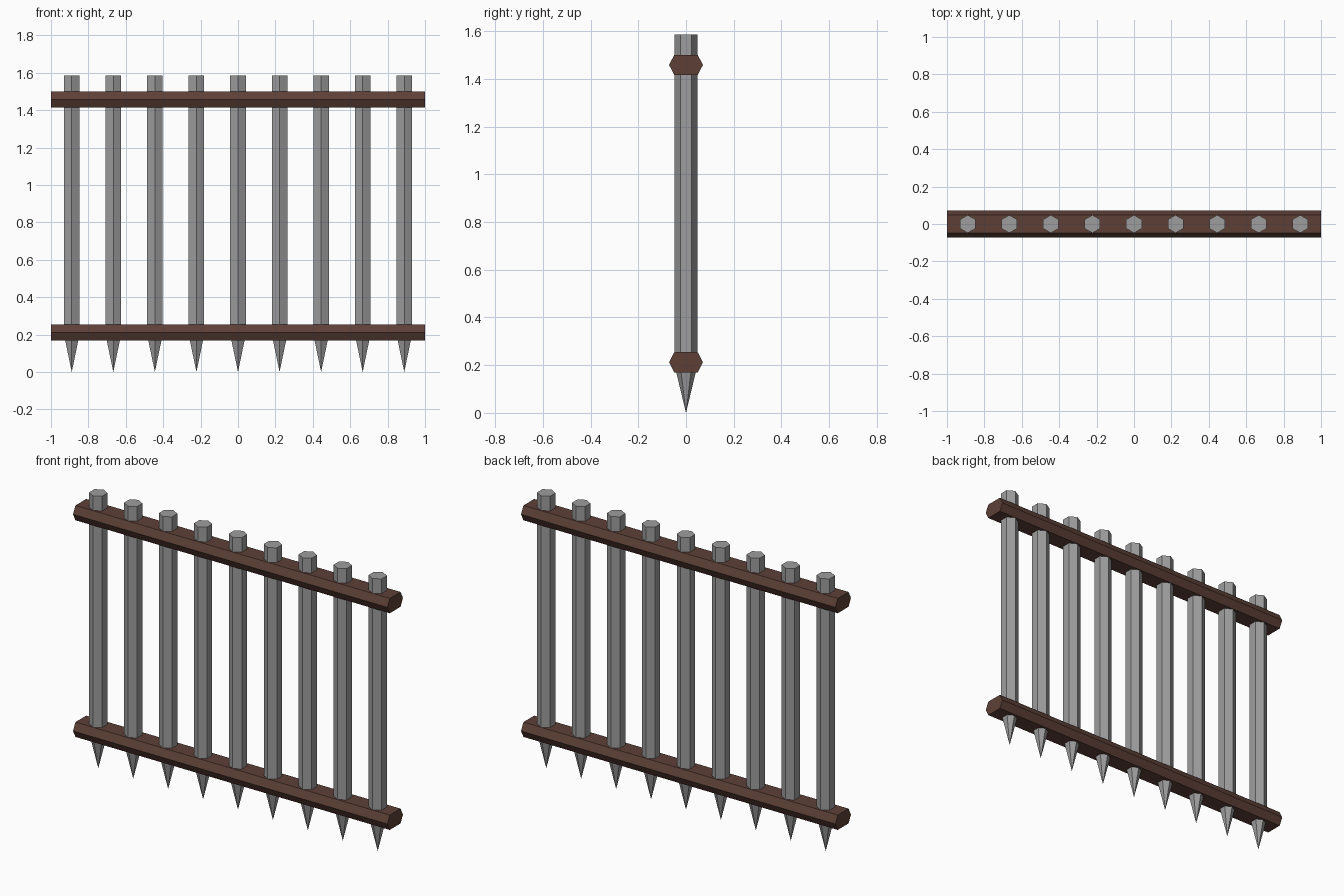
import bpy, bmesh, math

if "Cube" in bpy.data.objects:
    bpy.data.objects.remove(bpy.data.objects["Cube"])


def material(name, rgb):
    m = bpy.data.materials.new(name)
    m.diffuse_color = (*rgb, 1)
    m.use_nodes = True
    m.node_tree.nodes["Principled BSDF"].inputs["Base Color"].default_value = m.diffuse_color
    return m


iron = material("grey iron", (0.34, 0.34, 0.34))
wood = material("brown wood", (0.109, 0.051, 0.038))


def make_object(name, bm, mat):
    bmesh.ops.recalc_face_normals(bm, faces=bm.faces)
    mesh = bpy.data.meshes.new(name)
    bm.to_mesh(mesh)
    bm.free()
    mesh.materials.append(mat)
    obj = bpy.data.objects.new(name, mesh)
    bpy.context.collection.objects.link(obj)
    return obj


# Hexagonal bar ending in a spike, edges facing front and back
def bar(name, x, r=0.048, shoulder=0.2, top=1.585):
    bm = bmesh.new()
    angles = [math.radians(90 + 60 * i) for i in range(6)]
    low, high = [[bm.verts.new((x + r * math.cos(a), r * math.sin(a), z)) for a in angles]
                 for z in (shoulder, top)]
    tip = bm.verts.new((x, 0, 0))
    for i in range(6):
        j = (i + 1) % 6
        bm.faces.new((low[i], low[j], high[j], high[i]))
        bm.faces.new((low[j], low[i], tip))
    bm.faces.new(high)
    make_object(name, bm, iron)


# Flattened hexagonal rail running along x
def rail(name, z, h=0.0425, flat=0.049, wide=0.071):
    profile = [(-wide, 0), (-flat, -h), (flat, -h), (wide, 0), (flat, h), (-flat, h)]
    bm = bmesh.new()
    left, right = [[bm.verts.new((x, y, z + dz)) for y, dz in profile] for x in (-1, 1)]
    for i in range(6):
        j = (i + 1) % 6
        bm.faces.new((left[i], left[j], right[j], right[i]))
    bm.faces.new(left)
    bm.faces.new(right)
    make_object(name, bm, wood)


for i in range(9):
    bar(f"spiked_bar_{i + 1}", (i - 4) * 2 / 9)
rail("lower_rail", 0.212)
rail("upper_rail", 1.458)
